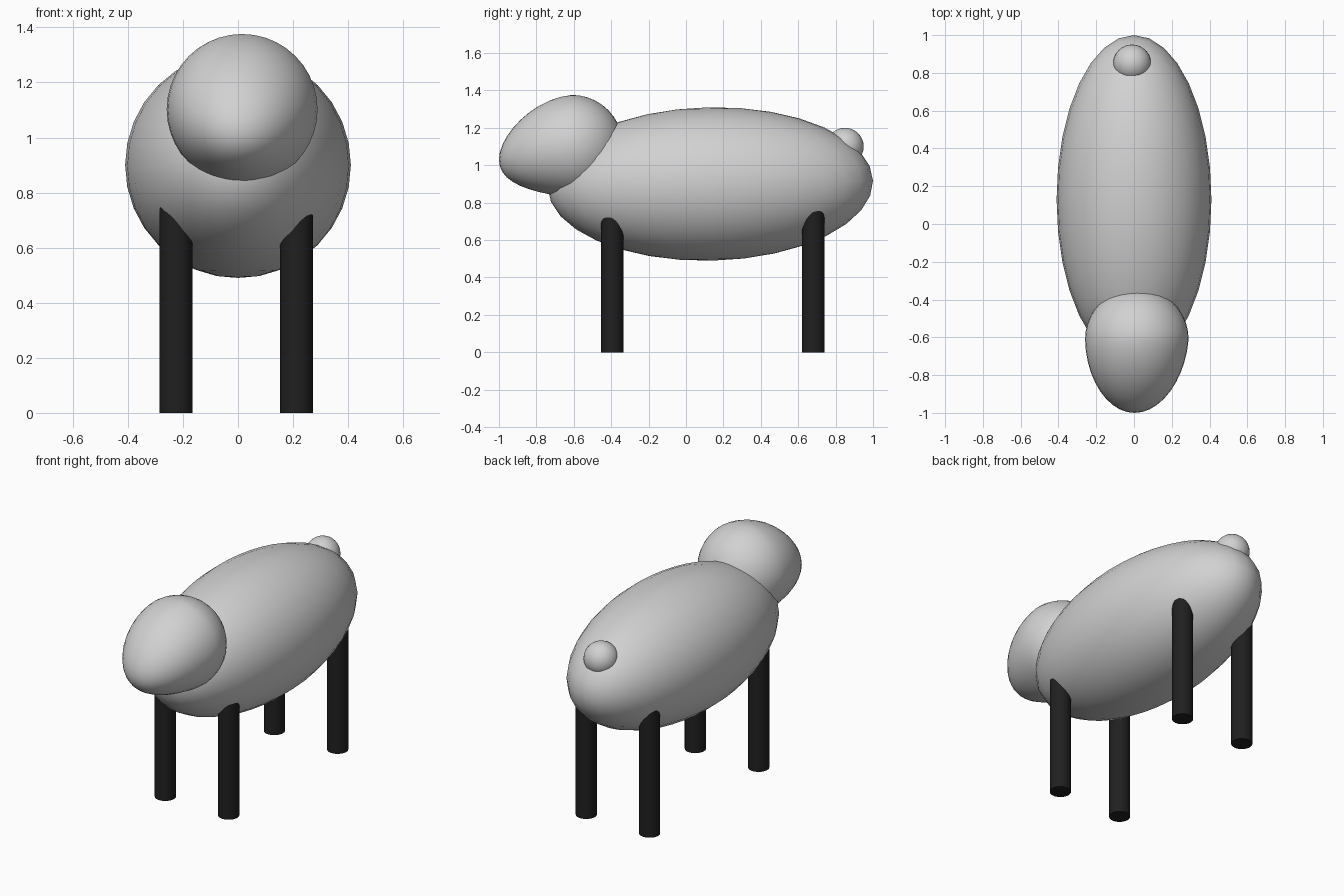
import bpy, math

if "Cube" in bpy.data.objects:
    bpy.data.objects.remove(bpy.data.objects["Cube"])


def material(name, v):
    m = bpy.data.materials.new(name)
    m.diffuse_color = (v, v, v, 1)
    m.use_nodes = True
    m.node_tree.nodes["Principled BSDF"].inputs["Base Color"].default_value = m.diffuse_color
    return m


wool = material("light grey", 0.64)
black = material("soft black", 0.014)


def ball(name, loc, size, tilt=0, segs=32, rings=16):
    bpy.ops.mesh.primitive_uv_sphere_add(segments=segs, ring_count=rings, radius=1)
    o = bpy.context.object
    o.name = name
    o.scale = size
    bpy.ops.object.transform_apply(location=False, rotation=False, scale=True)
    o.location = loc
    o.rotation_euler.x = tilt
    o.data.materials.append(wool)
    bpy.ops.object.shade_smooth()
    return o


# Body: long, very slightly tilted ellipsoid
ball("body", (0, 0.13, 0.90), (0.41, 0.87, 0.41), 0.02)

# Head: round at the back, drawn out to a low tapered muzzle at the front
R, MUZZLE = 0.274, 0.39
head = ball("head", (0.015, -0.61, 1.102), (R, R, R), segs=40, rings=20)
for v in head.data.vertices:
    t = -v.co.y / R
    if t > 0:
        v.co.y = -MUZZLE * t
        v.co.x = v.co.x * (1 - 0.06 * t) - 0.012 * t
        v.co.z = v.co.z * (1 - 0.13 * t) - 0.072 * t * t

# Tail: small ball on the rump
ball("tail", (-0.01, 0.85, 1.10), (0.1, 0.1, 0.1))

# Legs: four straight posts reaching up into the body
for end, y in (("front", -0.395), ("back", 0.68)):
    for side, x in (("left", 0.212), ("right", -0.225)):
        top = 0.82
        bpy.ops.mesh.primitive_cylinder_add(vertices=32, radius=0.06, depth=top,
                                            location=(x, y, top / 2))
        leg = bpy.context.object
        leg.name = f"{end}_{side}_leg"
        leg.data.materials.append(black)
        bpy.ops.object.shade_smooth_by_angle(angle=math.radians(40))
